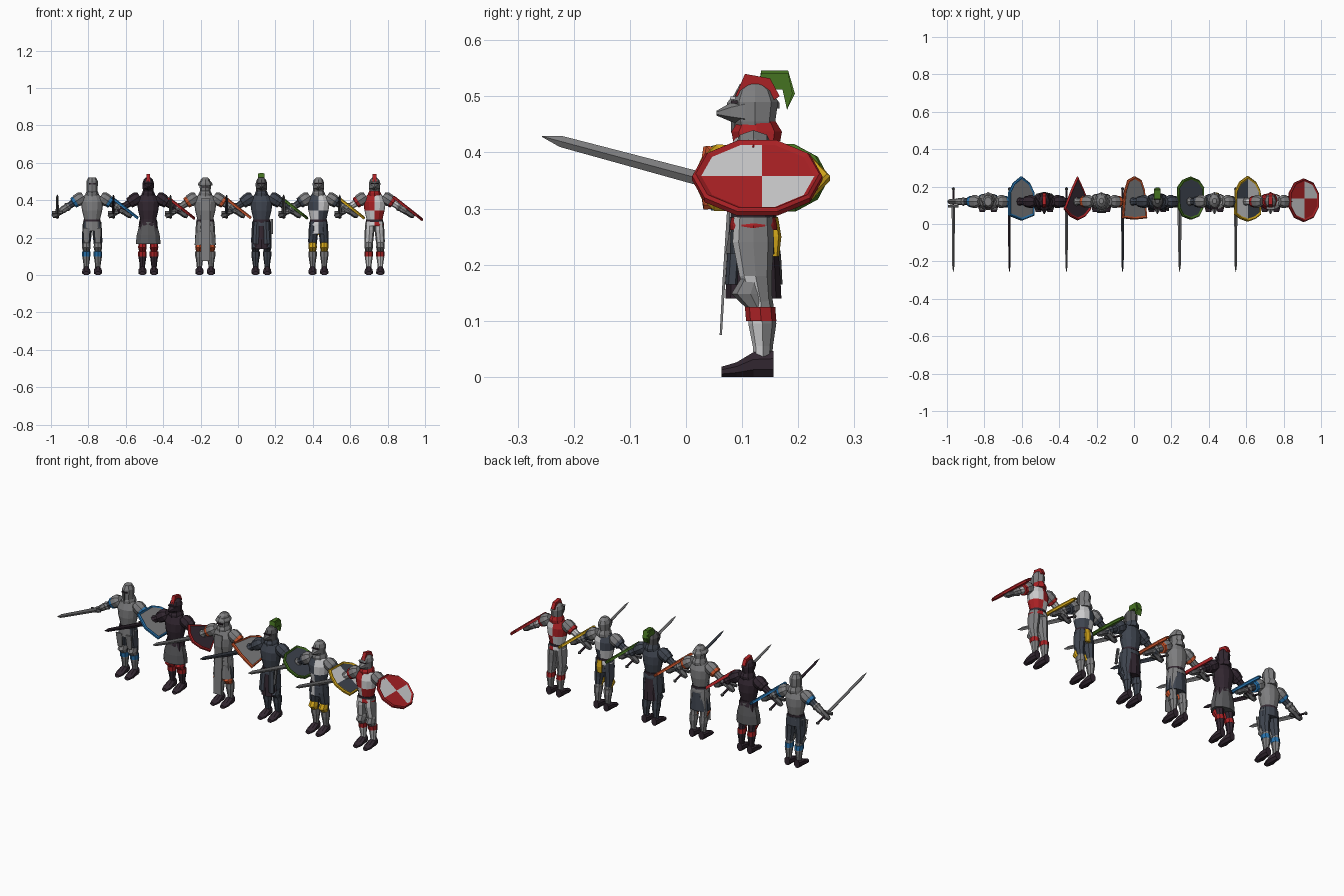
import bpy, bmesh, math
from mathutils import Vector

if "Cube" in bpy.data.objects:
    bpy.data.objects.remove(bpy.data.objects["Cube"])

X, Y, Z = Vector((1, 0, 0)), Vector((0, 1, 0)), Vector((0, 0, 1))
COLOURS = {
    "steel": (.21, .21, .215), "dark_steel": (.1, .1, .105), "white": (.6, .6, .61),
    "red": (.4, .015, .018), "plum": (.032, .02, .03), "slate": (.05, .06, .08),
    "yellow": (.65, .38, .01), "green": (.06, .17, .015), "blue": (.02, .17, .42),
    "orange": (.6, .09, .025)}
MATS = {}
for key, rgb in COLOURS.items():
    m = bpy.data.materials.new(key)
    m.use_nodes = True
    m.diffuse_color = (*rgb, 1)
    m.node_tree.nodes["Principled BSDF"].inputs["Base Color"].default_value = (*rgb, 1)
    MATS[key] = m

base = Vector((0, 0, 0))   # ground point of the knight being built
tag = ""


def finish(name, bm, mats, rule=None):
    bmesh.ops.recalc_face_normals(bm, faces=bm.faces)
    bm.normal_update()
    if rule:
        for f in bm.faces:
            f.material_index = rule(f.calc_center_median(), f.normal)
    me = bpy.data.meshes.new(name)
    bm.to_mesh(me)
    bm.free()
    for k in mats.split():
        me.materials.append(MATS[k])
    ob = bpy.data.objects.new(f"{tag}_{name}", me)
    ob.location = base
    bpy.context.collection.objects.link(ob)


def loft(name, rings, mats, sides=8, u=X, v=Y, half=False, rule=None):
    """Skin elliptical rings (x, y, z, radius along u, radius along v)."""
    bm = bmesh.new()
    grow = 1 / math.cos(math.pi / sides) if half else 1
    loops = []
    for x, y, z, ru, rv in rings:
        loop = []
        for i in range(sides):
            a = 2 * math.pi * (i + .5 * half) / sides - math.pi / 2
            loop.append(bm.verts.new(Vector((x, y, z)) + grow * (u * ru * math.cos(a) + v * rv * math.sin(a))))
        loops.append(loop)
    for lo, hi in zip(loops, loops[1:]):
        for i in range(sides):
            j = (i + 1) % sides
            bm.faces.new((lo[i], lo[j], hi[j], hi[i]))
    bm.faces.new(loops[0])
    bm.faces.new(loops[-1])
    finish(name, bm, mats, rule)


def turned(name, profile, mats, y=0, **kw):
    """Upright loft from (z, rx, ry) rows."""
    loft(name, [(0, y, z, rx, ry) for z, rx, ry in profile], mats, **kw)


def slab(name, outline, thick, mats, x=0):
    """Side profile in (y, z) extruded across x."""
    bm = bmesh.new()
    f = bm.faces.new([bm.verts.new((x - thick / 2, y, z)) for y, z in outline])
    ext = bmesh.ops.extrude_face_region(bm, geom=[f])["geom"]
    bmesh.ops.translate(bm, vec=(thick, 0, 0), verts=[g for g in ext if isinstance(g, bmesh.types.BMVert)])
    finish(name, bm, mats)


def box(name, c, size, mats):
    x, y, z = c
    w, d, h = (s / 2 for s in size)
    loft(name, [(x, y, z - h, w, d), (x, y, z + h, w, d)], mats, sides=4, half=True)


def shield(half_outline, mats, quartered):
    """Rimmed board lying on the forearm, sloping outwards."""
    u, n = Vector((.78, 0, -.62)), Vector((.62, 0, .78))
    pts = half_outline + [(-s, t) for s, t in reversed(half_outline) if s]
    bm = bmesh.new()
    loops = [[bm.verts.new((s * k, t * k, h)) for s, t in pts]
             for k, h in ((1, -.006), (1, .004), (.95, .009), (.87, .004))]
    for lo, hi in zip(loops, loops[1:]):
        for i in range(len(pts)):
            j = (i + 1) % len(pts)
            bm.faces.new((lo[i], lo[j], hi[j], hi[i]))
    bm.faces.new(loops[0])
    bm.faces.new(loops[-1])
    for axis in (X, Y):
        bmesh.ops.bisect_plane(bm, geom=bm.verts[:] + bm.edges[:] + bm.faces[:], plane_co=(0, 0, 0), plane_no=axis)
    bmesh.ops.recalc_face_normals(bm, faces=bm.faces)
    for f in bm.faces:
        c = f.calc_center_median()
        if f.normal.z > .99:
            f.material_index = 2 if quartered and c.x * c.y > 0 else 1
    for vert in bm.verts:
        s, t, h = vert.co
        vert.co = Vector((.178, .015, .355)) + u * s + Y * t + n * h
    finish("shield", bm, mats)


def sword(mat, width):
    d, v = Vector((0, -.966, .259)), Vector((0, .259, .966))
    grip = Vector((-.186, .01, .325))

    def along(name, rows, mat, **kw):
        loft(name, [(*(grip + d * t), a, b) for t, a, b in rows], mat, u=X, v=v, **kw)
    along("sword_blade", [(.04, width, .013), (.365, .006, .01), (.4, .001, .001)], mat, sides=4)
    along("sword_guard", [(.03, .028, .007), (.042, .028, .007)], "dark_steel", sides=4, half=True)
    along("sword_grip", [(-.05, .006, .006), (.03, .006, .006)], "plum", sides=6)
    along("sword_pommel", [(-.068, .004, .004), (-.06, .01, .01), (-.048, .004, .004)], "dark_steel", sides=6)


def arm(s, plate, trim, cloth):
    v = Vector((.55 * s, 0, .83))

    def along(name, rows, mat, **kw):
        # rows: distance out from the body, radius
        loft(name, [(s * x, 0, .405 - (x - .07) * .66, r, r) for x, r in rows], mat, u=Y, v=v, **kw)
    side = "left" if s > 0 else "right"
    along(side + "_upper_arm", [(.05, .02), (.09, .021), (.13, .017)], cloth)
    along(side + "_shoulder_plate", [(.045, .022), (.06, .034), (.082, .034), (.092, .028)], plate)
    along(side + "_shoulder_trim", [(.086, .031), (.1, .03), (.102, .025)], trim)
    along(side + "_elbow", [(.122, .018), (.132, .024), (.143, .018)], plate)
    along(side + "_forearm", [(.135, .016), (.15, .02), (.178, .014)], plate)
    along(side + "_gauntlet", [(.165, .018), (.176, .016), (.198, .017), (.212, .01)], "dark_steel", sides=6)


def leg(s, thigh, shin, knee, band, white_front):
    side = "left" if s > 0 else "right"
    x = .031 * s
    rule = (lambda c, n: int(n.y < -.3)) if white_front else None
    loft(side + "_thigh", [(x, .014, .13, .018, .02), (x, .004, .18, .024, .029),
                           (x * .85, 0, .24, .026, .037), (x * .8, 0, .285, .024, .034)],
         thigh + " white", rule=rule)
    loft(side + "_shin", [(x, .017, .03, .014, .016), (x, .017, .055, .015, .018),
                          (x, .016, .095, .021, .025), (x, .013, .14, .018, .021)], shin + " white", rule=rule)
    loft(side + "_knee_band", [(x, .014, .1, .023, .027), (x, .012, .125, .023, .027)], band)
    loft(side + "_knee_plate", [(x, .008, .122, .017, .02), (x, -.005, .148, .023, .034),
                                (x, .004, .176, .02, .026)], knee + " " + shin,
         rule=lambda c, n: int(n.y > .3))
    loft(side + "_shoe", [(x, y, h / 2, w, h / 2) for y, w, h in
                          ((.036, .016, .046), (.0, .02, .044), (-.03, .022, .026), (-.057, .014, .018))],
         "plum", u=X, v=Z, half=True)


def helmet(kind, mat, trim):
    if kind == "bucket":
        turned("helmet", [(.428, .022, .026), (.445, .029, .035), (.5, .031, .036), (.522, .02, .024)], mat)
        box("eye_slit", (0, -.034, .488), (.034, .008, .006), "plum")
        box("face_ridge", (0, -.036, .466), (.005, .008, .06), "dark_steel")
        return
    turned("helmet", [(.43, .024, .028), (.455, .029, .036), (.49, .031, .041),
                      (.51, .024, .032), (.522, .012, .015)], mat, y=.003)
    if kind == "kettle":
        turned("helmet_brim", [(.478, .039, .047), (.488, .039, .047), (.5, .03, .038)], mat)
        box("eye_slit", (0, -.037, .47), (.036, .008, .006), "plum")
        return
    # pointed visor with a dark eye slit
    loft("visor", [(0, -.015, .473, .03, .026), (0, -.04, .472, .019, .017), (0, -.066, .47, .003, .004)],
         mat, sides=6, u=X, v=Z)
    box("eye_slit", (0, -.034, .49), (.04, .012, .005), "plum")
    if kind == "crest":
        slab("crest", [(-.032, .5), (-.015, .54), (.03, .532), (.047, .5), (.03, .49)], .02, trim)
    if kind == "plume":
        for w, k in ((.036, 0), (.022, .004)):
            slab("plume", [(.008, .512), (.014, .542 + k), (.062, .542 + k), (.07 + k, .505),
                           (.06, .476), (.052, .512)], w, trim)


def knight(name, x, border, field, outline, plate, trim, cloth, torso, collar, thigh, shin, knee, band,
           helm, skirt=None, blade=("steel", .009)):
    global base, tag
    base, tag = Vector((x, .12, 0)), name
    quarter = lambda c, n: int(c.x * (c.z - .345) < 0)
    turned("torso", [(.262, .05, .042), (.27, .051, .042), (.295, .042, .037), (.345, .054, .046),
                     (.39, .06, .046), (.425, .042, .034), (.435, .025, .025)],
           torso, sides=12, rule=quarter if " " in torso else None)
    turned("collar", [(.42, .04, .042), (.437, .034, .045), (.455, .026, .034)], collar, y=.006)
    turned("belt", [(.284, .046, .041), (.296, .046, .041)], "plum", sides=12)
    for s in (-1, 1):
        arm(s, plate, trim, cloth)
        leg(s, thigh, shin, knee, band, name == "quartered_knight")
    helmet(helm, "dark_steel" if helm == "plume" else plate, border)
    if skirt:
        hem, rx, ry, front, back = skirt
        turned("skirt", [(hem, rx, ry), (hem + .05, rx * .92, ry * .95), (.285, .045, .04)],
               front + " " + back, sides=10, rule=lambda c, n: int(n.y > -.2))
    sword(*blade)
    shield(outline, border + " " + field, " " in field)


# half outlines of the boards, (across, along)
HEATER = [(0, .12), (.055, .085), (.086, .035), (.086, -.09), (0, -.117)]
TRIANGLE = [(0, .118), (.04, .05), (.091, -.055), (.05, -.095), (0, -.115)]
ARCHED = [(0, .12), (.045, .1), (.068, .045), (.084, -.104), (0, -.112)]
ROUNDED = [(0, .118), (.055, .1), (.09, .06), (.085, -.05), (.055, -.095), (0, -.112)]
PEAKED = [(0, .122), (.055, .09), (.086, .04), (.088, -.085), (.05, -.108), (0, -.122)]
ROUND = [(0, .108)] + [(.107 * math.sin(math.pi * i / 5), .116 * math.cos(math.pi * i / 5) - .008)
                       for i in range(1, 5)] + [(0, -.124)]

knight("blue_knight", -.78, "blue", "steel", HEATER, plate="steel", trim="blue", cloth="slate",
       torso="steel", collar="steel", thigh="slate", shin="steel", knee="steel", band="blue",
       helm="bucket", skirt=(.235, .053, .045, "steel", "slate"))
for s in (-1, 1):
    loft("thigh_guard", [(s * .03, -.03, .17, .016, .006), (s * .03, -.04, .25, .022, .006)], "steel", sides=6)

knight("dark_knight", -.48, "red", "plum", TRIANGLE, plate="plum", trim="plum", cloth="plum",
       torso="plum", collar="plum", thigh="plum", shin="plum", knee="red", band="red",
       helm="crest", skirt=(.165, .07, .052, "dark_steel", "dark_steel"), blade=("plum", .007))

knight("pale_knight", -.175, "orange", "steel", ARCHED, plate="steel", trim="orange", cloth="steel",
       torso="steel", collar="steel", thigh="steel", shin="steel", knee="orange", band="steel",
       helm="kettle", skirt=(.16, .06, .046, "steel", "slate"))
# long front cloth over chest and skirt
slab("tabard", [(-.056, .075), (-.05, .17), (-.041, .295), (-.048, .345), (-.046, .41),
                (-.05, .41), (-.053, .345), (-.047, .295), (-.055, .17), (-.06, .075)], .048, "steel")

knight("green_knight", .125, "green", "slate", ROUNDED, plate="slate", trim="slate", cloth="slate",
       torso="slate", collar="slate", thigh="slate", shin="slate", knee="slate", band="slate",
       helm="plume", skirt=(.14, .052, .05, "plum", "plum"), blade=("slate", .008))
for s in (-1, 1):
    loft("coat_panel", [(s * .03, -.038, .165, .018, .012), (s * .024, -.03, .285, .018, .012)], "slate", sides=6)
slab("dagger", [(-.05, .22), (-.035, .3), (-.025, .3), (-.04, .22)], .012, "dark_steel", x=.055)

knight("checked_knight", .43, "yellow", "slate white", PEAKED, plate="steel", trim="slate", cloth="slate",
       torso="white slate", collar="steel", thigh="slate", shin="steel", knee="yellow", band="steel",
       helm="visor", blade=("steel", .012))
turned("tunic_hem", [(.22, .05, .042), (.285, .044, .039)], "white slate", sides=12,
       rule=lambda c, n: int(c.x > 0 or n.y > .2))
loft("hip_pouch", [(.006, .038, .215, .016, .008), (.006, .04, .25, .02, .01), (.006, .036, .285, .016, .008)],
     "yellow", sides=6)

knight("quartered_knight", .73, "red", "red white", ROUND, plate="steel", trim="red", cloth="white",
       torso="white red", collar="red", thigh="steel", shin="steel", knee="steel", band="red", helm="crest")
# white face cross on the visor
box("face_cross", (0, -.036, .497), (.042, .009, .006), "white")
